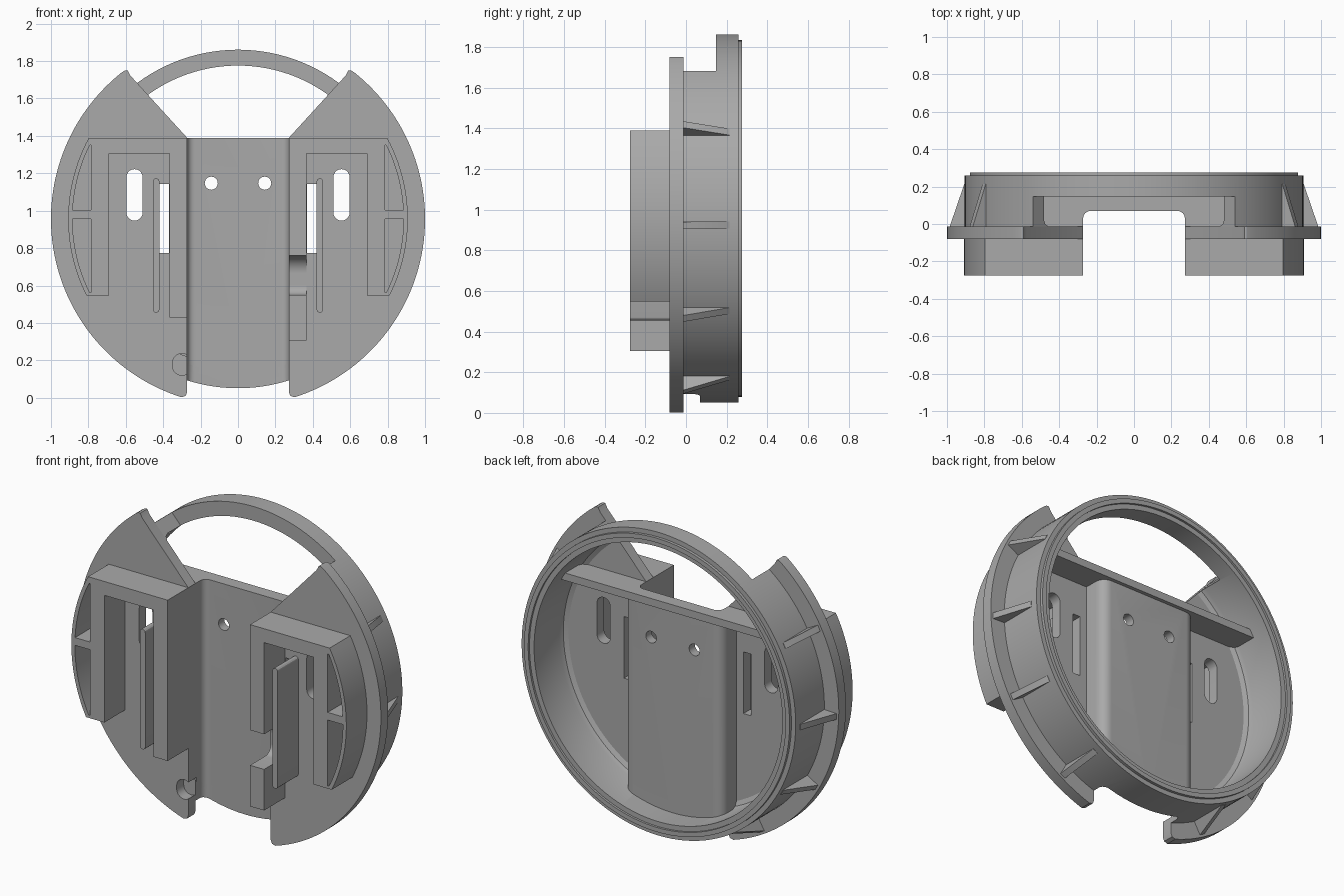
import bpy, bmesh, math
from mathutils import Matrix

if "Cube" in bpy.data.objects:
    bpy.data.objects.remove(bpy.data.objects["Cube"])

CZ = 0.956                      # height of the ring axis
FRONT, FACE, BACK = -0.275, -0.08, -0.013   # block front, plate front, plate back

grey = bpy.data.materials.new("plain_grey")
grey.use_nodes = True
grey.diffuse_color = (0.4, 0.4, 0.4, 1)
grey.node_tree.nodes["Principled BSDF"].inputs["Base Color"].default_value = (0.4, 0.4, 0.4, 1)


def finish(name, bm):
    bmesh.ops.recalc_face_normals(bm, faces=bm.faces)
    me = bpy.data.meshes.new(name)
    bm.to_mesh(me)
    bm.free()
    me.materials.append(grey)
    ob = bpy.data.objects.new(name, me)
    bpy.context.scene.collection.objects.link(ob)
    return ob


def prism(name, pts, lo, hi, axis="y"):
    """Extrude a flat outline along one axis."""
    place = {"x": lambda u, v: (lo, u, v), "y": lambda u, v: (u, lo, v), "z": lambda u, v: (u, v, lo)}[axis]
    bm = bmesh.new()
    face = bm.faces.new([bm.verts.new(place(u, v)) for u, v in pts])
    ext = bmesh.ops.extrude_face_region(bm, geom=[face])
    move = [0, 0, 0]
    move["xyz".index(axis)] = hi - lo
    bmesh.ops.translate(bm, vec=move, verts=[v for v in ext["geom"] if isinstance(v, bmesh.types.BMVert)])
    return finish(name, bm)


def revolve(name, profile, steps=128):
    """Turn a closed (radius, y) profile around the ring axis."""
    bm = bmesh.new()
    rows = []
    for i in range(steps):
        a = math.tau * i / steps
        rows.append([bm.verts.new((r * math.cos(a), y, CZ + r * math.sin(a))) for r, y in profile])
    n = len(profile)
    for i in range(steps):
        p, q = rows[i], rows[(i + 1) % steps]
        for j in range(n):
            k = (j + 1) % n
            bm.faces.new((p[j], p[k], q[k], q[j]))
    return finish(name, bm)


def arc(cx, cy, r, a0, a1, n):
    return [(cx + r * math.cos(a0 + (a1 - a0) * i / n), cy + r * math.sin(a0 + (a1 - a0) * i / n))
            for i in range(n + 1)]


def ring_arc(r, z0, z1, n=24):
    """Right-hand arc about the ring axis between two heights."""
    return arc(0, CZ, r, math.asin((z0 - CZ) / r), math.asin((z1 - CZ) / r), n)


def rect(x0, x1, z0, z1):
    return [(x0, z0), (x1, z0), (x1, z1), (x0, z1)]


def slot(x0, x1, z0, z1, n=10):
    r, cx = (x1 - x0) / 2, (x0 + x1) / 2
    return arc(cx, z1 - r, r, 0, math.pi, n) + arc(cx, z0 + r, r, math.pi, math.tau, n)


def flip(pts, s):
    return [(s * x, z) for x, z in pts]


def cut(ob, cutters, op="DIFFERENCE"):
    for c in cutters:
        m = ob.modifiers.new("cut", "BOOLEAN")
        m.object, m.operation, m.solver = c, op, "EXACT"
        c.hide_render = True
    bpy.context.view_layer.update()
    me = bpy.data.meshes.new_from_object(ob.evaluated_get(bpy.context.evaluated_depsgraph_get()))
    ob.modifiers.clear()
    ob.data = me


def u_outline(half, depth, front, r):
    """Channel cross-section with two rounded rear corners."""
    q = math.pi / 2
    return ([(-half, front), (half, front)] + arc(half - r, depth - r, r, 0, q, 6)
            + arc(r - half, depth - r, r, q, 2 * q, 6))


# Shared cutters
channel_cut = prism("channel_cutter", u_outline(0.272, 0.07, -0.4, 0.04), -0.2, 1.5, "z")
top_cut = prism("top_cutter", [(-0.272, 1.39), (0.272, 1.39), (0.8, 1.966), (-0.8, 1.966)], -0.4, 0.147)
disc = prism("disc_cutter", arc(0, CZ, 0.9, 0, math.tau * 127 / 128, 127), -0.4, 0.4)
hook_cut = prism("hook_cutter", slot(-0.35, -0.25, 0.12, 0.237), -0.2, BACK + 0.01)
holes = [prism("hole_cutter", arc(s * 0.143, 1.147, 0.035, 0, math.tau * 23 / 24, 23), -0.1, 0.3) for s in (1, -1)]
temps = [channel_cut, top_cut, disc, hook_cut] + holes
parts = []

# Round wall with stepped rear lip and inner floor fillet
ring = revolve("round_wall", [(0.905, BACK), (0.905, 0.258), (0.877, 0.258), (0.877, 0.275), (0.85, 0.275),
                              (0.85, 0.262), (0.82, 0.262), (0.82, 0.025), (0.81, 0.0), (0.785, BACK)])
cut(ring, [channel_cut, top_cut])
parts.append(ring)

# Recessed centre channel with two screw holes
channel = prism("centre_channel", u_outline(0.325, 0.125, BACK - 0.03, 0.06), 0.0, 1.389, "z")
cut(channel, [channel_cut] + holes)
cut(channel, [disc], "INTERSECT")
cut(channel, [hook_cut])
parts.append(channel)

# Shelf closing the top of the housing
shelf = prism("top_shelf", rect(-0.72, 0.72, 1.345, 1.39), BACK - 0.02, 0.147)
cut(shelf, [channel_cut])
parts.append(shelf)

for s, side in ((1, "left"), (-1, "right")):
    # Wing plate with its through slots
    outline = [(0.272, 1.39), (0.272, 0.03), (0.28, 0.01)] + ring_arc(1.0, 0.003, 1.738, 64)
    outline += [(0.605, 1.75), (0.59, 1.75), (0.575, 1.722)]
    wing = prism(side + "_wing", flip(outline, s), FACE, BACK)
    cutters = [prism("slot_cutter", flip(p, s), -0.2, 0.1)
               for p in (slot(0.51, 0.597, 0.947, 1.222), rect(0.37, 0.42, 0.775, 1.143))]
    temps += cutters
    cut(wing, cutters + ([hook_cut] if s < 0 else []))
    parts.append(wing)

    # Raised bracket with two pockets in the outer leg
    leg_end = 0.305 if s > 0 else 0.43
    outline = [(0.272, 1.39), (0.272, leg_end), (0.365, leg_end), (0.365, 1.307), (0.69, 1.307), (0.69, 0.548)]
    outline += ring_arc(0.908, 0.548, 1.39)
    bracket = prism(side + "_bracket", flip(outline, s), FRONT, FACE + 0.005)
    cutters = [prism("pocket_cutter", flip([(0.785, z1), (0.785, z0)] + ring_arc(0.885, z0, z1), s), -0.4, FACE + 0.001)
               for z0, z1 in ((1.003, 1.352), (0.564, 0.957))]
    if s > 0:
        # Scooped notch through the longer inner leg
        h = math.pi / 2
        scoop = [(-0.4, 0.55)] + arc(FACE - 0.05, 0.6, 0.05, -h, 0, 6)
        scoop += arc(FACE - 0.09, 0.67, 0.09, 0, h, 8) + [(-0.4, 0.76)]
        cutters.append(prism("scoop_cutter", scoop, 0.2, 0.4, "x"))
    temps += cutters
    cut(bracket, cutters)
    parts.append(bracket)

    # Upright fin beside the narrow slot
    parts.append(prism(side + "_fin", flip(slot(0.42, 0.455, 0.455, 1.173, 6), s), FRONT, FACE + 0.01))

    # Gussets between plate and wall
    for deg in (28, -2, -30, -60):
        a = math.radians(deg if s > 0 else 180 - deg)
        rib = prism(side + "_gusset", [(0.89, BACK - 0.01), (0.985, BACK - 0.01), (0.985, BACK), (0.907, 0.215), (0.89, 0.215)],
                    -0.018, 0.018, "z")
        rib.data.transform(Matrix.Translation((0, 0, CZ)) @ Matrix.Rotation(-a, 4, "Y"))
        parts.append(rib)

for t in temps:
    bpy.data.objects.remove(t)

# Smooth the curved walls, keep edges sharp
bpy.ops.object.select_all(action="DESELECT")
for ob in parts:
    ob.select_set(True)
bpy.context.view_layer.objects.active = ring
bpy.ops.object.shade_smooth_by_angle(angle=math.radians(25))
